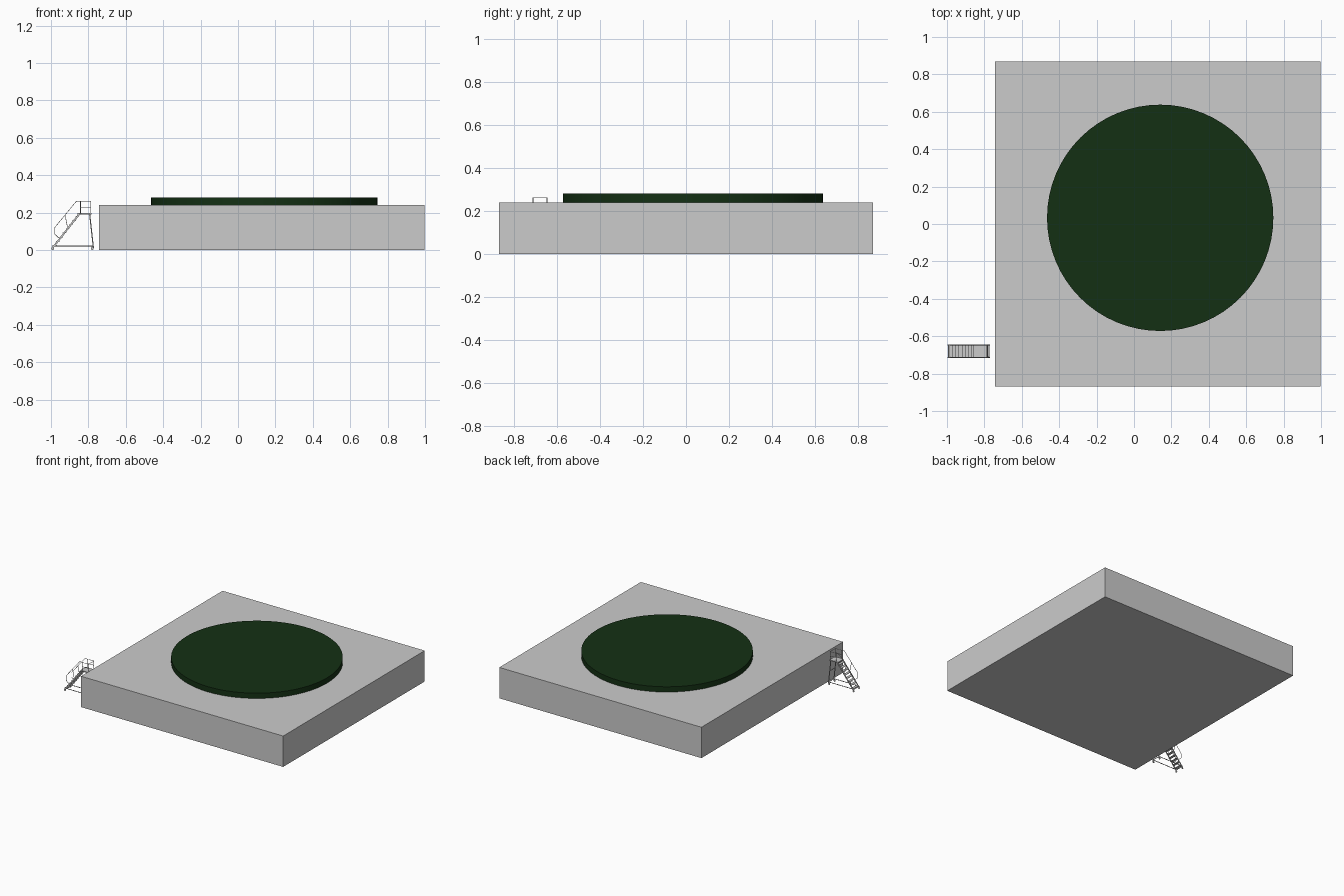
import bpy
from mathutils import Vector

if "Cube" in bpy.data.objects:
    bpy.data.objects.remove(bpy.data.objects["Cube"])

Y0, Y1 = -0.713, -0.647          # the two sides of the stair
YM = (Y0 + Y1) / 2


def box(name, lo, hi):
    lo, hi = Vector(lo), Vector(hi)
    bpy.ops.mesh.primitive_cube_add(size=1, location=(lo + hi) / 2)
    ob = bpy.context.object
    ob.name = name
    ob.scale = hi - lo
    return ob


def tubes(name, paths, r=0.0017):
    cu = bpy.data.curves.new(name, 'CURVE')
    cu.dimensions = '3D'
    cu.bevel_depth = r
    cu.bevel_resolution = 1
    cu.use_fill_caps = True
    for pts in paths:
        sp = cu.splines.new('POLY')
        sp.points.add(len(pts) - 1)
        for p, co in zip(sp.points, pts):
            p.co = (*co, 1)
    ob = bpy.data.objects.new(name, cu)
    bpy.context.collection.objects.link(ob)
    return ob


def both(path):
    return [[(x, y, z) for x, z in path] for y in (Y0, Y1)]


def plank(name, profile, y, t):
    # side profile extruded across y
    n = len(profile)
    verts = [(x, y + s * t / 2, z) for s in (-1, 1) for x, z in profile]
    faces = [tuple(range(n)), tuple(range(2 * n - 1, n - 1, -1))]
    faces += [(i, i + n, (i + 1) % n + n, (i + 1) % n) for i in range(n)]
    me = bpy.data.meshes.new(name)
    me.from_pydata(verts, [], faces)
    bpy.context.collection.objects.link(bpy.data.objects.new(name, me))


# Plinth and round green deck
box("plinth", (-0.742, -0.87, 0), (0.998, 0.87, 0.24))
bpy.ops.mesh.primitive_cylinder_add(vertices=64, radius=0.605, depth=0.042,
                                    location=(0.14, 0.033, 0.26))
disc = bpy.context.object
disc.name = "round_deck"
green = bpy.data.materials.new("dark_green")
green.diffuse_color = (0.007, 0.03, 0.007, 1)
green.use_nodes = True
green.node_tree.nodes["Principled BSDF"].inputs["Base Color"].default_value = green.diffuse_color
disc.data.materials.append(green)
bpy.ops.object.shade_smooth_by_angle()

# Stair landing, stringers and treads
box("landing", (-0.857, Y0, 0.189), (-0.783, Y1, 0.197))
for y in (Y0, Y1):
    plank("stringer", [(-0.996, 0.012), (-0.985, 0.012), (-0.845, 0.189), (-0.857, 0.189)], y, 0.003)
for i in range(8):
    t = (i + 0.6) / 8
    x, z = -0.99 + 0.136 * t, 0.012 + 0.177 * t
    box("tread", (x - 0.009, Y0, z - 0.002), (x + 0.011, Y1, z + 0.001))

# Legs and base frame
tubes("rear_legs", both([(-0.793, 0.19), (-0.773, 0.01)]), 0.0035)
tubes("base_frame", both([(-0.992, 0.022), (-0.774, 0.022)])
      + [[(x, Y0, z), (x, Y1, z)] for x, z in ((-0.992, 0.022), (-0.775, 0.022), (-0.784, 0.11))], 0.0025)

# Guard rails on both sides
tubes("hand_rails", both([(-0.953, 0.06), (-0.98, 0.085), (-0.98, 0.12), (-0.864, 0.261), (-0.787, 0.261)]))
tubes("mid_rails", both([(-0.842, 0.228), (-0.787, 0.228)]))
tubes("rail_posts", both([(-0.842, 0.19), (-0.842, 0.261)]) + both([(-0.787, 0.19), (-0.787, 0.261)])
      + both([(-0.91, 0.115), (-0.925, 0.187)]))
tubes("cross_rail", [[(-0.787, Y0, 0.261), (-0.787, Y1, 0.261)]])

# Castors
for x in (-0.99, -0.78):
    for y in (Y0, Y1):
        bpy.ops.mesh.primitive_cylinder_add(vertices=16, radius=0.007, depth=0.005,
                                            location=(x, y, 0.007), rotation=(1.5708, 0, 0))
        bpy.context.object.name = "castor"
        bpy.ops.object.shade_smooth_by_angle()
        box("castor_fork", (x - 0.002, y - 0.002, 0.007), (x + 0.002, y + 0.002, 0.022))
